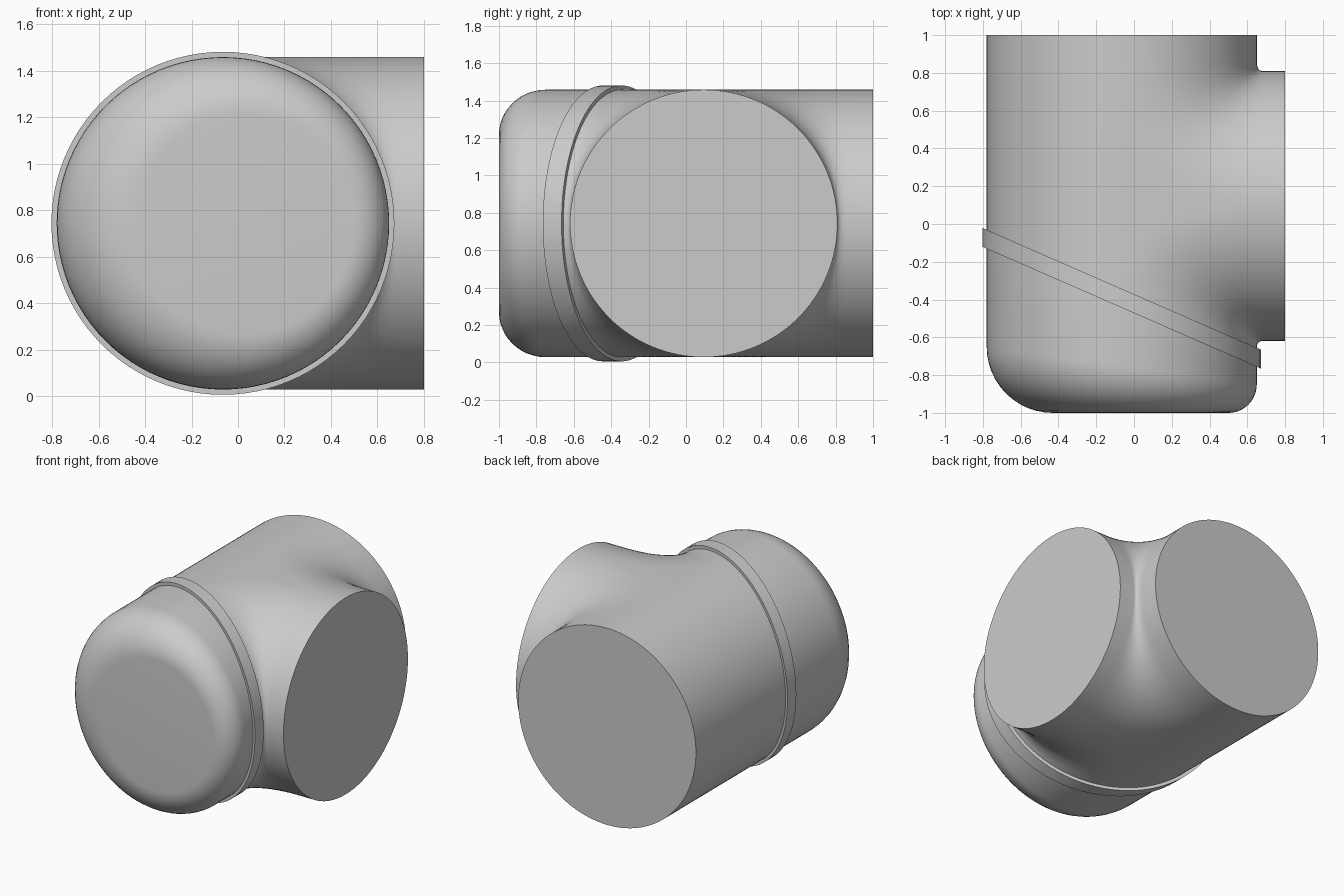
import bpy, bmesh
from math import sin, cos, pi

cube = bpy.data.objects.get("Cube")
if cube:
    bpy.data.objects.remove(cube)

CX, CY, CZ, R = -0.065, 0.095, 0.743, 0.715   # axes and radius of the pipes
RIM_R = 0.7375
BRANCH_END, BRANCH_TANGENT = 0.8, 0.68
BACK_END, BACK_TANGENT = 1.0, 0.86

grey = bpy.data.materials.new("grey")
grey.use_nodes = True
colour = (0.6, 0.6, 0.6, 1)
grey.diffuse_color = colour
grey.node_tree.nodes["Principled BSDF"].inputs["Base Color"].default_value = colour


def rim_back(x):
    """Position of the rear edge of the slanted rim."""
    return -0.02 - 0.437 * (x + 0.805)


def rim_front(x):
    return rim_back(x) - 0.1


def make(name, rings, cap_ends=True, loop=False):
    """Skin a list of closed rings into one smooth object."""
    bm = bmesh.new()
    rows = [[bm.verts.new(p) for p in ring] for ring in rings]
    pairs = list(zip(rows, rows[1:])) + ([(rows[-1], rows[0])] if loop else [])
    for a, b in pairs:
        for i in range(len(a)):
            j = (i + 1) % len(a)
            bm.faces.new((a[i], a[j], b[j], b[i]))
    if cap_ends:
        bm.faces.new(rows[0])
        bm.faces.new(rows[-1])
    bmesh.ops.recalc_face_normals(bm, faces=bm.faces)
    mesh = bpy.data.meshes.new(name)
    bm.to_mesh(mesh)
    bm.free()
    mesh.materials.append(grey)
    obj = bpy.data.objects.new(name, mesh)
    bpy.context.collection.objects.link(obj)
    bpy.ops.object.select_all(action='DESELECT')
    obj.select_set(True)
    bpy.context.view_layer.objects.active = obj
    bpy.ops.object.shade_smooth_by_angle(angle=pi / 6)


def blend(p, c, q, steps=16):
    """Curve from p to q, rounding the corner c."""
    pts = []
    for i in range(steps + 1):
        t = i / steps
        pts.append(tuple((1 - t) ** 2 * a + 2 * t * (1 - t) * b + t * t * d
                         for a, b, d in zip(p, c, q)))
    return pts


def tee_slice(angle):
    """Level outline of the blended tee."""
    w, z = max(R * cos(angle), 0.003), CZ + R * sin(angle)
    left, right, back, front = CX - w, CX + w, CY + w, CY - w
    outline = [(left, BACK_END), (right, BACK_END)]
    outline += blend((right, BACK_TANGENT), (right, back), (BRANCH_TANGENT, back))
    outline += [(BRANCH_END, back), (BRANCH_END, front)]
    outline += blend((BRANCH_TANGENT, front), (right, front), (right, rim_back(right)))
    outline += [(right, rim_front(right)), (left, rim_front(left))]
    return [(x, y, z) for x, y in outline]


def ring(radius, y_of, n=96):
    """Ring around the main axis, placed along it by a rule."""
    pts = []
    for i in range(n):
        a = 2 * pi * i / n
        x = CX + radius(a) * cos(a)
        pts.append((x, y_of(a, x), CZ + radius(a) * sin(a)))
    return pts


def fillet(a):
    """Nose rounding, wider on the side away from the branch."""
    return 0.25 - 0.1 * cos(a)


# Main pipe and side branch
rows = 64
make("pipe_tee", [tee_slice(-pi / 2 + pi * i / rows) for i in range(rows + 1)])

# Rounded front nose
nose = [ring(lambda a: R, lambda a, x: rim_front(x) + 0.02)]
for k in range(13):
    t = pi / 2 * k / 12
    nose.append(ring(lambda a: R - fillet(a) * (1 - cos(t)),
                     lambda a, x: -1 + fillet(a) * (1 - sin(t))))
make("front_nose", nose)

# Slanted rim between nose and tee
inner, outer = (lambda a: R - 0.02), (lambda a: RIM_R)
back_edge, front_edge = (lambda a, x: rim_back(x)), (lambda a, x: rim_front(x))
make("slanted_rim", [ring(inner, back_edge), ring(outer, back_edge),
                     ring(outer, front_edge), ring(inner, front_edge)],
     cap_ends=False, loop=True)
